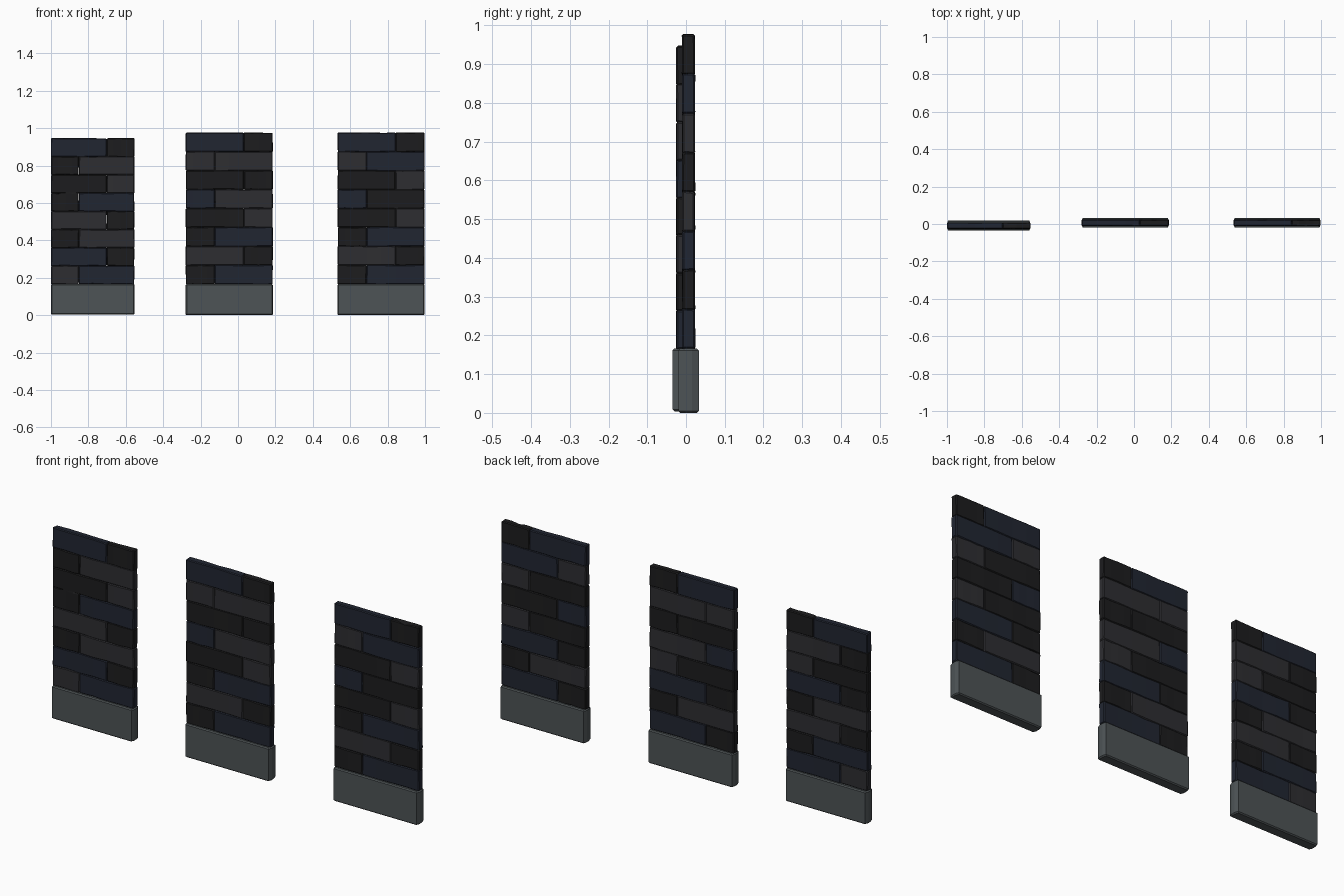
import bpy, bmesh, random
from mathutils import Vector

if "Cube" in bpy.data.objects:
    bpy.data.objects.remove(bpy.data.objects["Cube"])

random.seed(4)


def material(name, rgb):
    m = bpy.data.materials.new(name)
    m.diffuse_color = (*rgb, 1)
    m.use_nodes = True
    m.node_tree.nodes["Principled BSDF"].inputs["Base Color"].default_value = m.diffuse_color
    return m


MATS = {
    "k": material("black_brick", (0.012, 0.012, 0.013)),
    "g": material("grey_brick", (0.027, 0.027, 0.031)),
    "n": material("navy_brick", (0.015, 0.019, 0.031)),
}
STONE = material("plinth_stone", (0.075, 0.087, 0.092))


def finish(bm, name, mat):
    bmesh.ops.recalc_face_normals(bm, faces=bm.faces)
    me = bpy.data.meshes.new(name)
    bm.to_mesh(me)
    bm.free()
    me.materials.append(mat)
    ob = bpy.data.objects.new(name, me)
    bpy.context.collection.objects.link(ob)
    return ob


def box(lo, hi):
    bm = bmesh.new()
    bmesh.ops.create_cube(bm, size=1)
    lo, hi = Vector(lo), Vector(hi)
    for v in bm.verts:
        v.co = Vector([l + (c + 0.5) * (h - l) for c, l, h in zip(v.co, lo, hi)])
    return bm


# Brick: chamfered block, cut along its length and slightly uneven
def brick(name, lo, hi, mat):
    bm = box(lo, hi)
    long_edges = [e for e in bm.edges
                  if abs(e.verts[0].co.x - e.verts[1].co.x) > 0.01]
    bmesh.ops.subdivide_edges(bm, edges=long_edges, cuts=3, use_grid_fill=True)
    for v in bm.verts:
        v.co.z += random.uniform(-0.002, 0.002)
        v.co.y += random.uniform(-0.001, 0.001)
        v.co.x += random.uniform(-0.0015, 0.0015)
    edges = [e for e in bm.edges if e.calc_face_angle(0) > 0.8]
    bmesh.ops.bevel(bm, geom=edges, offset=0.004, segments=1, affect='EDGES')
    finish(bm, name, mat)


# Plinth: octagonal footprint with chamfered top and bottom rims
def plinth(name, x0, x1, y0, y1, z0, z1):
    dx, dy, b = 0.006, 0.017, 0.005
    rings = []
    bm = bmesh.new()
    for z, i in ((z0, b), (z0 + b, 0), (z1 - b, 0), (z1, b)):
        a, c, d, e = x0 + i, x1 - i, y0 + i, y1 - i
        k = dy - i * 0.5
        pts = [(a + dx, d), (c - dx, d), (c, d + k), (c, e - k),
               (c - dx, e), (a + dx, e), (a, e - k), (a, d + k)]
        rings.append([bm.verts.new((x, y, z)) for x, y in pts])
    for r, s in zip(rings, rings[1:]):
        for i in range(8):
            j = (i + 1) % 8
            bm.faces.new((r[i], r[j], s[j], s[i]))
    bm.faces.new(rings[0])
    bm.faces.new(rings[-1])
    finish(bm, name, STONE)


# Panels: x range, plinth y range, bottom, top, brick colours from bottom row up
PANELS = [
    ("left", -1.0, -0.553, -0.035, 0.018, 0.004, 0.945, "gn nk kg gk kn kg kg nk"),
    ("middle", -0.28, 0.187, -0.02, 0.033, 0.0, 0.975, "kn gk kn kg ng kk gg nk"),
    ("right", 0.532, 0.998, -0.02, 0.033, 0.0, 0.975, "kn gk kn kg nk kg gn nk"),
]
BASE_TOP = 0.166

for name, x0, x1, y0, y1, bottom, top, colours in PANELS:
    plinth(name + "_plinth", x0, x1, y0, y1, bottom, BASE_TOP)
    rows = colours.split()
    h = (top - BASE_TOP) / len(rows)
    for r, pair in enumerate(rows):
        split = x0 + (x1 - x0) * (1 / 3 if r % 2 == 0 else 2 / 3)
        za, zb = BASE_TOP + r * h - 0.001, BASE_TOP + (r + 1) * h + 0.001
        for k, (xa, xb) in enumerate(((x0 + 0.001, split), (split, x1 - 0.001))):
            brick(f"{name}_brick_{r + 1}_{k + 1}", (xa, y0 + 0.01, za),
                  (xb, y1 - 0.01, zb), MATS[pair[k]])
